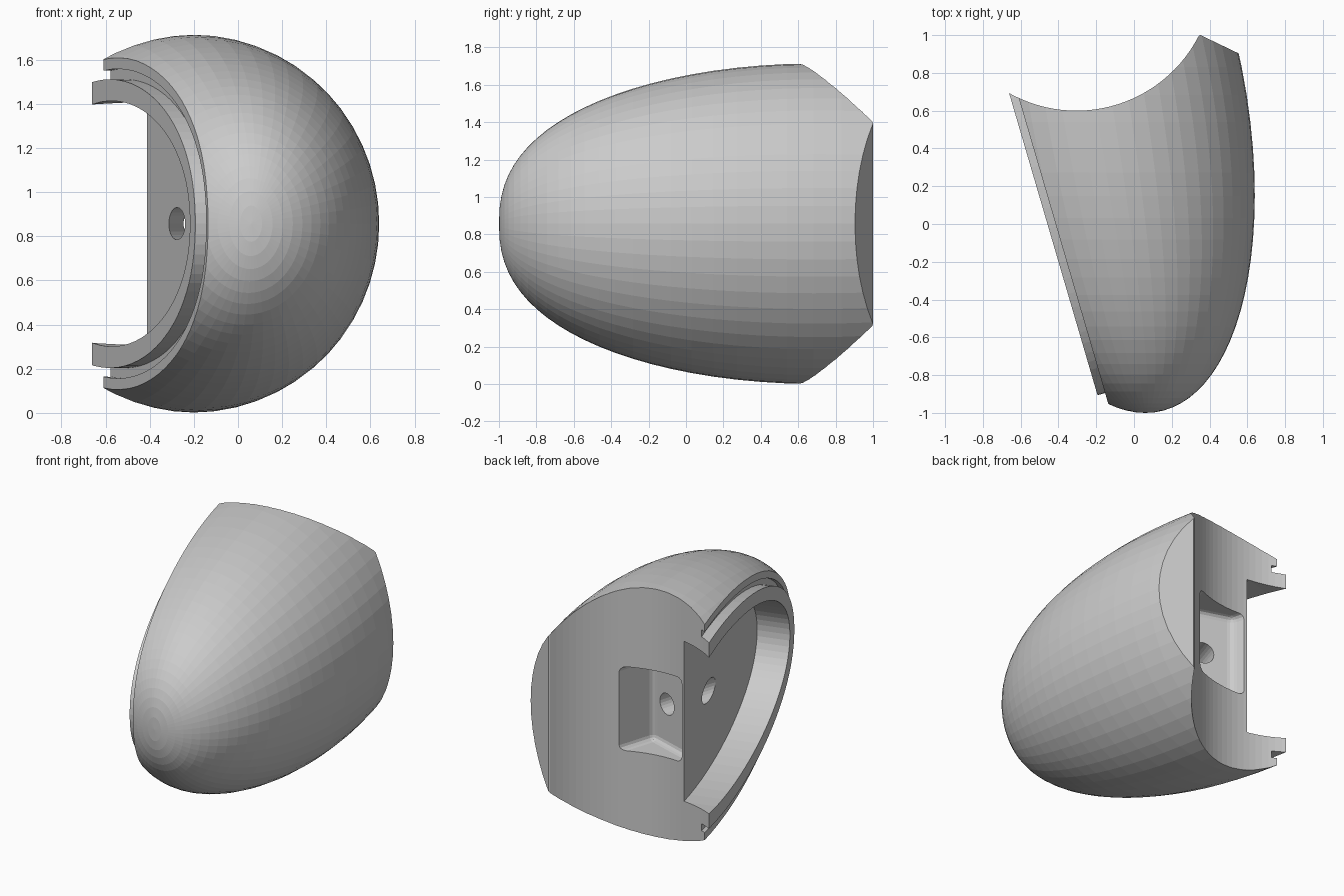
import bpy, bmesh
from math import sin, cos, pi, sqrt
from mathutils import Vector

if "Cube" in bpy.data.objects:
    bpy.data.objects.remove(bpy.data.objects["Cube"])

ZC = 0.857                                   # mid height of the shell
N = Vector((-0.960, -0.281, 0))              # outward normal of the slanted open side
P = Vector((-0.281, 0.960, 0))               # direction along that side
RIM, LIP, FLOOR = 0.398, 0.440, 0.224        # offsets along N


def section(y):
    """Centre x, half width and half height of the egg at a given y."""
    t = min(1.0, abs((y - 0.7) / 1.7))
    k = max(0.0, 1 - t * t)
    return 0.06 - 0.1625 * (y + 1), 0.81 * k ** 0.5, 0.857 * k ** 0.42


def orient(bm):
    """Make all normals point outward."""
    bm.normal_update()
    bmesh.ops.recalc_face_normals(bm, faces=bm.faces[:])
    if bm.calc_volume(signed=True) < 0:
        bmesh.ops.reverse_faces(bm, faces=bm.faces[:])
    bm.normal_update()


def finish(name, bm):
    orient(bm)
    me = bpy.data.meshes.new(name)
    bm.to_mesh(me)
    bm.free()
    ob = bpy.data.objects.new(name, me)
    bpy.context.scene.collection.objects.link(ob)
    return ob


def prism(name, loop_a, loop_b, bevel=0.0):
    """Solid between two matching loops of 3D points."""
    bm = bmesh.new()
    a = [bm.verts.new(p) for p in loop_a]
    b = [bm.verts.new(p) for p in loop_b]
    bm.faces.new(a)
    bm.faces.new(b[::-1])
    for i in range(len(a)):
        j = (i + 1) % len(a)
        bm.faces.new((a[j], a[i], b[i], b[j]))
    if bevel:
        orient(bm)
        bmesh.ops.bevel(bm, geom=bm.edges[:], offset=bevel, segments=3,
                        profile=0.5, affect='EDGES')
    return finish(name, bm)


def upright(name, pts, z0, z1, bevel=0.0):
    return prism(name, [(x, y, z0) for x, y in pts], [(x, y, z1) for x, y in pts], bevel)


def rim_prism(name, inset, n0, n1, count=26):
    """U-shaped outline of the open side, inset, extruded along N."""
    def plane_x(y):
        return (RIM - N.y * y) / N.x

    def reach(y):
        cx, w, _ = section(y)
        return (w - inset) - abs(plane_x(y) - cx)

    lo, hi = -1.0, 0.4
    for _ in range(40):
        mid = (lo + hi) / 2
        lo, hi = (lo, mid) if reach(mid) > 0 else (mid, hi)
    half = []
    for i in range(count + 1):
        y = hi + (0.95 - hi) * (i / count) ** 2
        cx, w, h = section(y)
        q = (plane_x(y) - cx) / (w - inset)
        dz = (h - inset) * sqrt(max(0.0, 1 - q * q)) if i else 0.0
        half.append((Vector((plane_x(y), y, 0)), dz))
    pts = [p + Vector((0, 0, ZC + d)) for p, d in half]
    pts += [p + Vector((0, 0, ZC - d)) for p, d in reversed(half[1:])]
    return prism(name, [p + N * (n0 - RIM) for p in pts], [p + N * (n1 - RIM) for p in pts])


def volume(me):
    bm = bmesh.new()
    bm.from_mesh(me)
    v = bm.calc_volume()
    bm.free()
    return v


def boolean(target, tool, op='DIFFERENCE'):
    """Apply a boolean; use the next solver if one loses the body."""
    before = volume(target.data)
    for solver in ('EXACT', 'MANIFOLD', 'FLOAT'):
        m = target.modifiers.new("cut", 'BOOLEAN')
        m.operation, m.object, m.solver = op, tool, solver
        bpy.context.view_layer.update()
        deps = bpy.context.evaluated_depsgraph_get()
        me = bpy.data.meshes.new_from_object(target.evaluated_get(deps))
        target.modifiers.remove(m)
        if 0.3 * before < volume(me) < 1.2 * before:
            target.data = me
            break
    bpy.data.objects.remove(tool, do_unlink=True)


# Egg-shaped shell, faceted
SEG, RINGS = 56, 26
bm = bmesh.new()
nose = bm.verts.new((0.06, -1, ZC))
rings = []
for k in range(1, RINGS + 1):
    y = -1 + 2.15 * (k / RINGS) ** 2
    cx, w, h = section(y)
    rings.append([bm.verts.new((cx + w * cos(2 * pi * i / SEG), y, ZC + h * sin(2 * pi * i / SEG)))
                  for i in range(SEG)])
for i in range(SEG):
    j = (i + 1) % SEG
    bm.faces.new((nose, rings[0][i], rings[0][j]))
    for r, s in zip(rings, rings[1:]):
        bm.faces.new((r[j], r[i], s[i], s[j]))
bm.faces.new(rings[-1][::-1])
shell = finish("shell", bm)

# Slanted open side
base = N * RIM
corners = [base + P * 3, base - P * 3, base - P * 3 + N * 2, base + P * 3 + N * 2]
boolean(shell, upright("side_cutter", [(c.x, c.y) for c in corners], -1, 3))

# Groove, raised lip and recess following the rim
boolean(shell, rim_prism("groove_cutter", 0.045, RIM - 0.028, RIM + 0.3))
boolean(shell, rim_prism("lip", 0.085, RIM - 0.09, LIP), 'UNION')
boolean(shell, rim_prism("recess_cutter", 0.165, FLOOR, RIM + 0.3))

# Concave back with a small flat at its right edge
arc = []
for i in range(41):
    a = pi + 0.25 + (pi - 0.25 - 0.475) * i / 40
    arc.append((-0.305 + 0.728 * cos(a), 1.328 + 0.728 * sin(a)))
back = arc + [(0.352, 1.0), (0.54, 0.91), (0.9, 0.738), (0.9, 2.0), (-1.2, 2.0), (-1.2, 1.15)]
boolean(shell, upright("back_cutter", back, -1, 3))

# Rounded pocket in the back
pocket = [(0.093, 0.875), (-0.05, 0.42), (-0.365, 0.52), (-0.45, 0.79)]
boolean(shell, upright("pocket_cutter", pocket, ZC - 0.29, ZC + 0.29, 0.035))

# Drilled hole joining the recess and the pocket
D = Vector((0.30, 0.954, 0))
S = Vector((0.954, -0.30, 0))
mid = Vector((-0.27, 0.167, ZC))
ring = [mid + S * (0.073 * cos(2 * pi * i / 24)) + Vector((0, 0, 0.073 * sin(2 * pi * i / 24)))
        for i in range(24)]
boolean(shell, prism("hole_cutter", [p - D * 0.2 for p in ring], [p + D * 0.4 for p in ring]))
